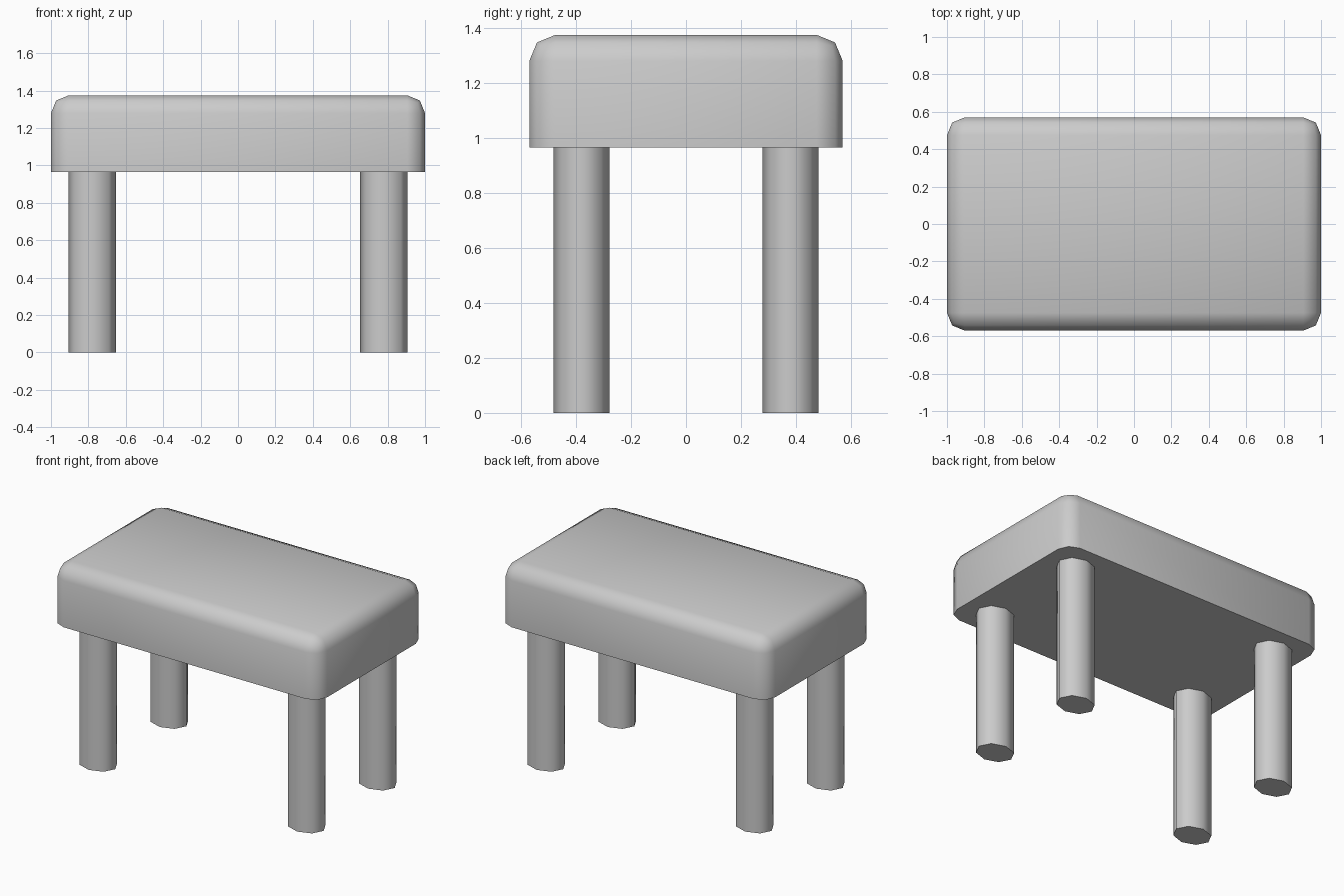
import bpy
import bmesh
import math

if "Cube" in bpy.data.objects:
    bpy.data.objects.remove(bpy.data.objects["Cube"], do_unlink=True)

SEAT_BOTTOM, SEAT_TOP = 0.965, 1.375

grey = bpy.data.materials.new("plain_grey")
grey.use_nodes = True
colour = (0.6, 0.6, 0.6, 1)
grey.diffuse_color = colour
grey.node_tree.nodes["Principled BSDF"].inputs["Base Color"].default_value = colour


def add_object(name, bm, smooth_angle):
    mesh = bpy.data.meshes.new(name)
    bm.to_mesh(mesh)
    bm.free()
    mesh.materials.append(grey)
    obj = bpy.data.objects.new(name, mesh)
    bpy.context.collection.objects.link(obj)
    bpy.ops.object.select_all(action="DESELECT")
    obj.select_set(True)
    bpy.context.view_layer.objects.active = obj
    bpy.ops.object.shade_smooth_by_angle(angle=math.radians(smooth_angle))
    return obj


# Seat: a slab rounded on every edge except around its flat underside
bm = bmesh.new()
bmesh.ops.create_cube(bm, size=1)
bmesh.ops.scale(bm, vec=(2, 1.14, SEAT_TOP - SEAT_BOTTOM), verts=bm.verts)
bmesh.ops.translate(bm, vec=(0, 0, (SEAT_TOP + SEAT_BOTTOM) / 2), verts=bm.verts)
rounded = [e for e in bm.edges if max(v.co.z for v in e.verts) > SEAT_BOTTOM + 0.1]
bmesh.ops.bevel(bm, geom=rounded, offset=0.095, segments=2, profile=0.5, affect="EDGES")
add_object("seat", bm, 50)

# Legs: four oval eight-sided posts, one near each corner
for side, sx in (("left", 1), ("right", -1)):
    for end, sy in (("front", -1), ("back", 1)):
        bm = bmesh.new()
        bmesh.ops.create_cone(bm, cap_ends=True, segments=8, radius1=1, radius2=1, depth=1)
        bmesh.ops.scale(bm, vec=(0.127, 0.102, SEAT_BOTTOM), verts=bm.verts)
        bmesh.ops.translate(bm, vec=(0.78 * sx, 0.38 * sy, SEAT_BOTTOM / 2), verts=bm.verts)
        add_object(f"{end}_{side}_leg", bm, 60)
